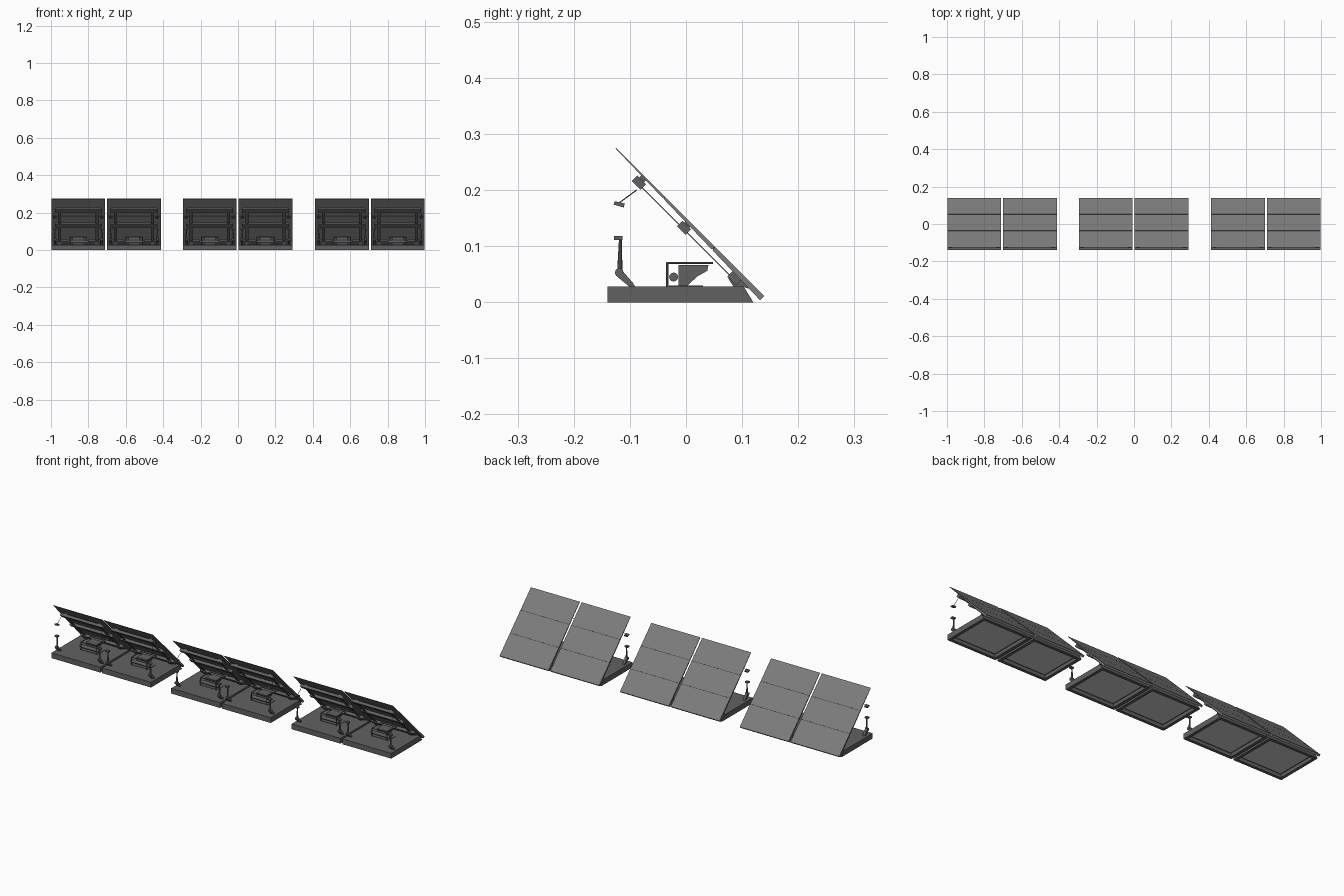
import bpy, bmesh
from math import sqrt
from mathutils import Vector

if "Cube" in bpy.data.objects:
    bpy.data.objects.remove(bpy.data.objects["Cube"])

R = 1 / sqrt(2)
W = 0.287
CENTRES = [g + o for g in (-0.705, -0.002, 0.705) for o in (-0.149, 0.149)]


def material(name, v):
    m = bpy.data.materials.new(name)
    m.diffuse_color = (v, v, v, 1)
    m.use_nodes = True
    m.node_tree.nodes["Principled BSDF"].inputs["Base Color"].default_value = m.diffuse_color
    return m


PANEL = material("panel_grey", 0.2)
DARK = material("dark_metal", 0.12)
SEAM = material("seam_black", 0.03)
PALE = material("pale_lining", 1.0)


def place(name, bm, mat):
    # one linked copy per solar module
    me = bpy.data.meshes.new(name)
    bm.to_mesh(me)
    bm.free()
    me.materials.append(mat)
    for c in CENTRES:
        ob = bpy.data.objects.new(name, me)
        ob.location.x = c
        bpy.context.collection.objects.link(ob)


def extrude(name, pts, x0, x1, recess=None, mat=DARK):
    # extrude a y-z profile along x
    bm = bmesh.new()
    f = bm.faces.new([bm.verts.new((x0, y, z)) for y, z in pts])
    ret = bmesh.ops.extrude_face_region(bm, geom=[f])
    vs = [v for v in ret["geom"] if isinstance(v, bmesh.types.BMVert)]
    bmesh.ops.translate(bm, verts=vs, vec=(x1 - x0, 0, 0))
    bmesh.ops.recalc_face_normals(bm, faces=bm.faces)
    if recess:
        low = [q for q in bm.faces if q.normal.z < -0.9]
        bmesh.ops.inset_region(bm, faces=low, thickness=recess[0])
        up = bmesh.ops.extrude_face_region(bm, geom=low)
        vs = [v for v in up["geom"] if isinstance(v, bmesh.types.BMVert)]
        bmesh.ops.translate(bm, verts=vs, vec=(0, 0, recess[1]))
        bmesh.ops.delete(bm, geom=[q for q in low if q.is_valid], context='FACES')
    place(name, bm, mat)


def tube(name, a, b, r1, r2=None, n=8):
    # round bar between two points
    a, b = Vector(a), Vector(b)
    bm = bmesh.new()
    bmesh.ops.create_cone(bm, cap_ends=True, segments=n, radius1=r1,
                          radius2=r1 if r2 is None else r2, depth=(b - a).length)
    q = (b - a).to_track_quat('Z', 'Y')
    for v in bm.verts:
        v.co = q @ v.co + (a + b) / 2
    place(name, bm, DARK)


def slope(s, d):
    # s runs up the panel from its low edge, d is depth behind the surface
    return (0.14 - (s + d) * R, 0.0105 + (s - d) * R)


def slab(name, s0, s1, d0, d1, x0, x1, mat=DARK):
    extrude(name, [slope(s0, d0), slope(s1, d0), slope(s1, d1), slope(s0, d1)], x0, x1, mat=mat)


def box(name, x0, x1, y0, y1, z0, z1, mat=DARK):
    extrude(name, [(y0, z0), (y1, z0), (y1, z1), (y0, z1)], x0, x1, mat=mat)


# hollow base with a sloping rear edge, and its pale lining underneath
extrude("base", [(-0.14, 0), (0.12, 0), (0.103, 0.028), (-0.14, 0.028)],
        -W / 2, W / 2, recess=(0.022, 0.018))
box("base_lining", -0.1205, 0.1205, -0.117, 0.097, 0.0172, 0.0185, PALE)

# three panel tiles, tapering toward the upper edge
L = 0.375
for i in range(3):
    s0, s1 = L * i / 3 + 0.001, L * (i + 1) / 3 - 0.001
    t = [0.0105 - 0.009 * s / L for s in (s0, s1)]
    extrude("panel_tile", [slope(s0, 0), slope(s1, 0), slope(s1, t[1]), slope(s0, t[0])],
            -W / 2, W / 2, mat=PANEL)
# dark strips closing the seams between tiles
for i in (1, 2):
    s = L * i / 3
    slab("seam_strip", s - 0.001, s + 0.001, 0.0003, 0.008 - 0.0025 * i, -W / 2, W / 2, SEAM)

# cross beams and the thin rails joining them
for s in (0.061, 0.188, 0.302):
    slab("cross_beam", s - 0.011, s + 0.011, 0.008, 0.022, -0.125, 0.125)
    for x in (-0.1, 0.1):
        slab("beam_pad", s - 0.006, s + 0.006, 0.002, 0.009, x - 0.008, x + 0.008)
for x in (-0.1, 0.1):
    slab("rail", 0.055, 0.305, 0.0165, 0.018, x - 0.008, x + 0.008)
    # hinge at the back of the base
    extrude("hinge", [(0.085, 0.027), (0.104, 0.027), (0.113, 0.024),
                      (0.113, 0.03), (0.085, 0.05), (0.075, 0.043)], x - 0.01, x + 0.01)

# front posts, their feet, and the matching catches under the panel
for x in (-0.125, 0.125):
    tube("post", (x, -0.118, 0.05), (x, -0.117, 0.113), 0.005, 0.0025)
    box("post_cap", x - 0.009, x + 0.009, -0.128, -0.113, 0.111, 0.118)
    tube("post_joint", (x - 0.008, -0.119, 0.053), (x + 0.008, -0.119, 0.053), 0.008)
    extrude("post_foot", [(-0.127, 0.055), (-0.113, 0.056), (-0.095, 0.035),
                          (-0.09, 0.027), (-0.1, 0.027), (-0.122, 0.045)], x - 0.006, x + 0.006)
    extrude("catch", [(-0.129, 0.174), (-0.127, 0.18), (-0.109, 0.176), (-0.111, 0.169)],
            x - 0.009, x + 0.009)
    tube("catch_rod", (x, -0.118, 0.178), (x, -0.088, 0.2), 0.001)

# drive unit in the middle of the base
extrude("drive_housing", [(-0.013, 0.027), (0.0, 0.027), (0.02, 0.046), (0.038, 0.056),
                          (0.04, 0.066), (-0.013, 0.066)], -0.03, 0.03)
box("drive_foot", -0.05, 0.05, -0.03, 0.03, 0.027, 0.03)
tube("drive_motor", (-0.055, -0.022, 0.045), (0.055, -0.022, 0.045), 0.008, n=12)
for x in (-0.045, 0.045):
    tube("guard_upright", (x, -0.033, 0.027), (x, -0.033, 0.071), 0.0022)
    tube("guard_rail", (x, -0.035, 0.07), (x, 0.048, 0.07), 0.0022)
for y in (-0.033, 0.046):
    tube("guard_cross", (-0.047, y, 0.07), (0.047, y, 0.07), 0.0022)
